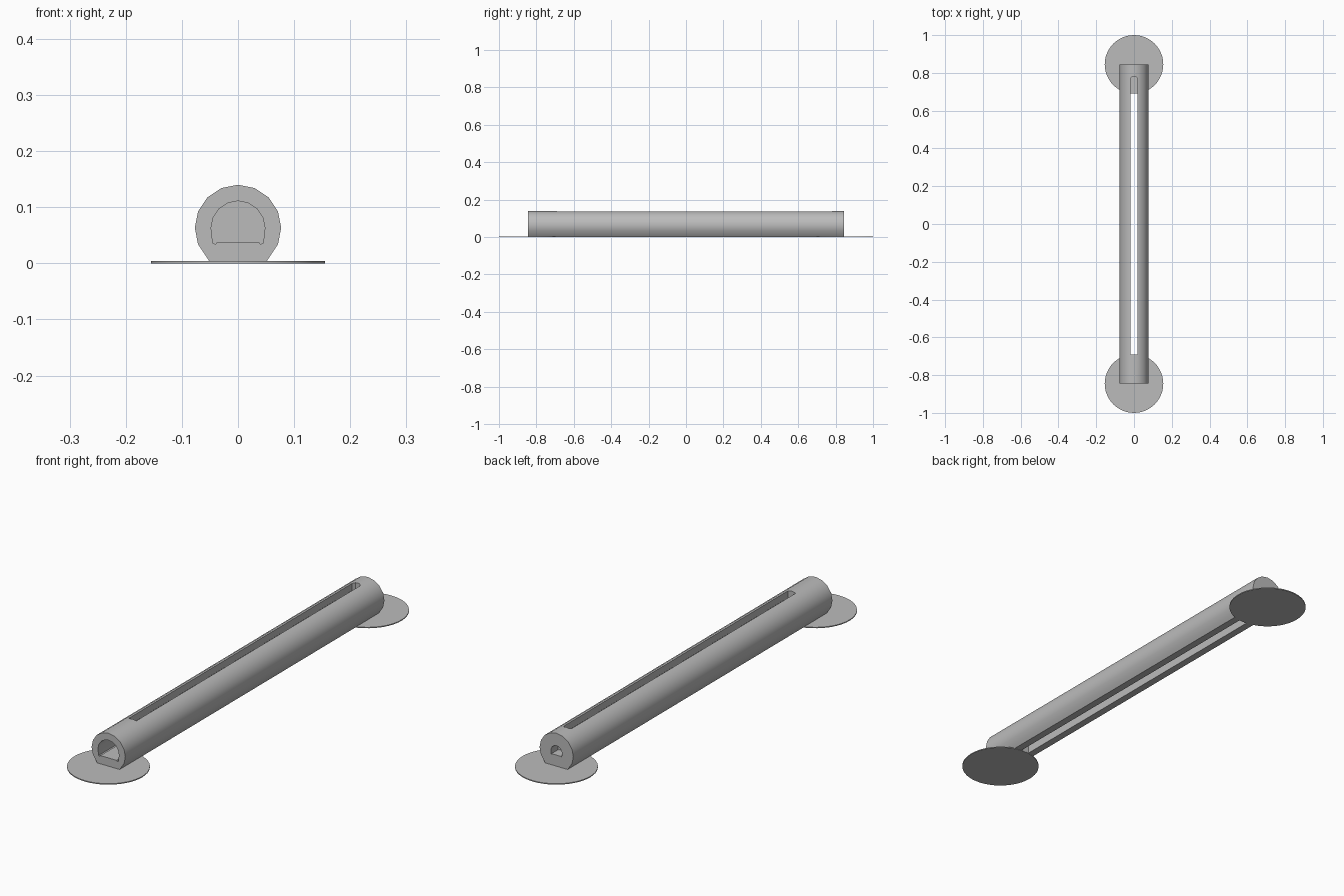
import bpy, math

if "Cube" in bpy.data.objects:
    bpy.data.objects.remove(bpy.data.objects["Cube"], do_unlink=True)

grey = bpy.data.materials.new("plain grey")
grey.use_nodes = True
grey.diffuse_color = (0.5, 0.5, 0.5, 1)
grey.node_tree.nodes["Principled BSDF"].inputs["Base Color"].default_value = (0.5, 0.5, 0.5, 1)

HALF = 0.845    # half length of the tube
AXIS = 0.063    # height of the tube axis


def prism(name, outline, start, end, axis="y"):
    """Extrude an outline: (x, z) along y, or (x, y) along z."""
    n = len(outline)
    if axis == "y":
        verts = [(a, t, b) for t in (start, end) for a, b in outline]
    else:
        verts = [(a, b, t) for t in (start, end) for a, b in outline]
    faces = [tuple(range(n)), tuple(range(n, 2 * n))]
    faces += [(i, (i + 1) % n, (i + 1) % n + n, i + n) for i in range(n)]
    mesh = bpy.data.meshes.new(name)
    mesh.from_pydata(verts, [], faces)
    mesh.materials.append(grey)
    obj = bpy.data.objects.new(name, mesh)
    bpy.context.collection.objects.link(obj)
    # Make the face directions consistent
    bpy.ops.object.select_all(action="DESELECT")
    obj.select_set(True)
    bpy.context.view_layer.objects.active = obj
    bpy.ops.object.mode_set(mode="EDIT")
    bpy.ops.mesh.select_all(action="SELECT")
    bpy.ops.mesh.normals_make_consistent(inside=False)
    bpy.ops.object.mode_set(mode="OBJECT")
    return obj


def arc(radius, first, last):
    """Points of a sixteen-sided circle around the tube axis."""
    step = math.tau / 16
    return [(radius * math.cos(i * step), AXIS + radius * math.sin(i * step))
            for i in range(first, last + 1)]


def cut(target, cutter):
    mod = target.modifiers.new("cut", "BOOLEAN")
    mod.operation = "DIFFERENCE"
    mod.solver = "EXACT"
    mod.object = cutter
    bpy.context.view_layer.objects.active = target
    bpy.ops.object.modifier_apply(modifier=mod.name)
    bpy.data.objects.remove(cutter, do_unlink=True)


# Tube with a flat underside
tube = prism("tube", arc(0.077, -2, 10) + [(-0.049, 0.001), (0.049, 0.001)], -HALF, HALF)

# Flat-floored bore with small relief notches in the floor corners
right_foot = [(0.037, 0.038), (0.04, 0.034), (0.045, 0.036)]
left_foot = [(-x, z) for x, z in reversed(right_foot)]
bore = left_foot + right_foot + arc(0.048, 0, 8)
cut(tube, prism("bore_cutter", bore, -HALF - 0.05, 0.79))

# Smaller blind hole in the back end
small = [(x * 0.53, AXIS + (z - AXIS) * 0.53) for x, z in bore]
cut(tube, prism("back_hole_cutter", small, HALF - 0.045, HALF + 0.05))

# Long slot through top and bottom, rounded at the back corners
slot = [(-0.018, -0.69), (0.018, -0.69), (0.018, 0.77), (0.01, 0.78),
        (-0.01, 0.78), (-0.018, 0.77)]
cut(tube, prism("slot_cutter", slot, -0.1, 0.3, "z"))

# Thin round foot under each end
parts = [tube]
for name, y in (("front_foot_disc", -HALF), ("back_foot_disc", HALF)):
    bpy.ops.mesh.primitive_cylinder_add(vertices=48, radius=0.155, depth=0.004,
                                        location=(0, y, 0.002))
    disc = bpy.context.object
    disc.name = name
    disc.data.materials.append(grey)
    parts.append(disc)

# Smooth the round sides, keep the edges sharp
for obj in parts:
    bpy.ops.object.select_all(action="DESELECT")
    obj.select_set(True)
    bpy.context.view_layer.objects.active = obj
    bpy.ops.object.shade_smooth_by_angle(angle=math.radians(30))
